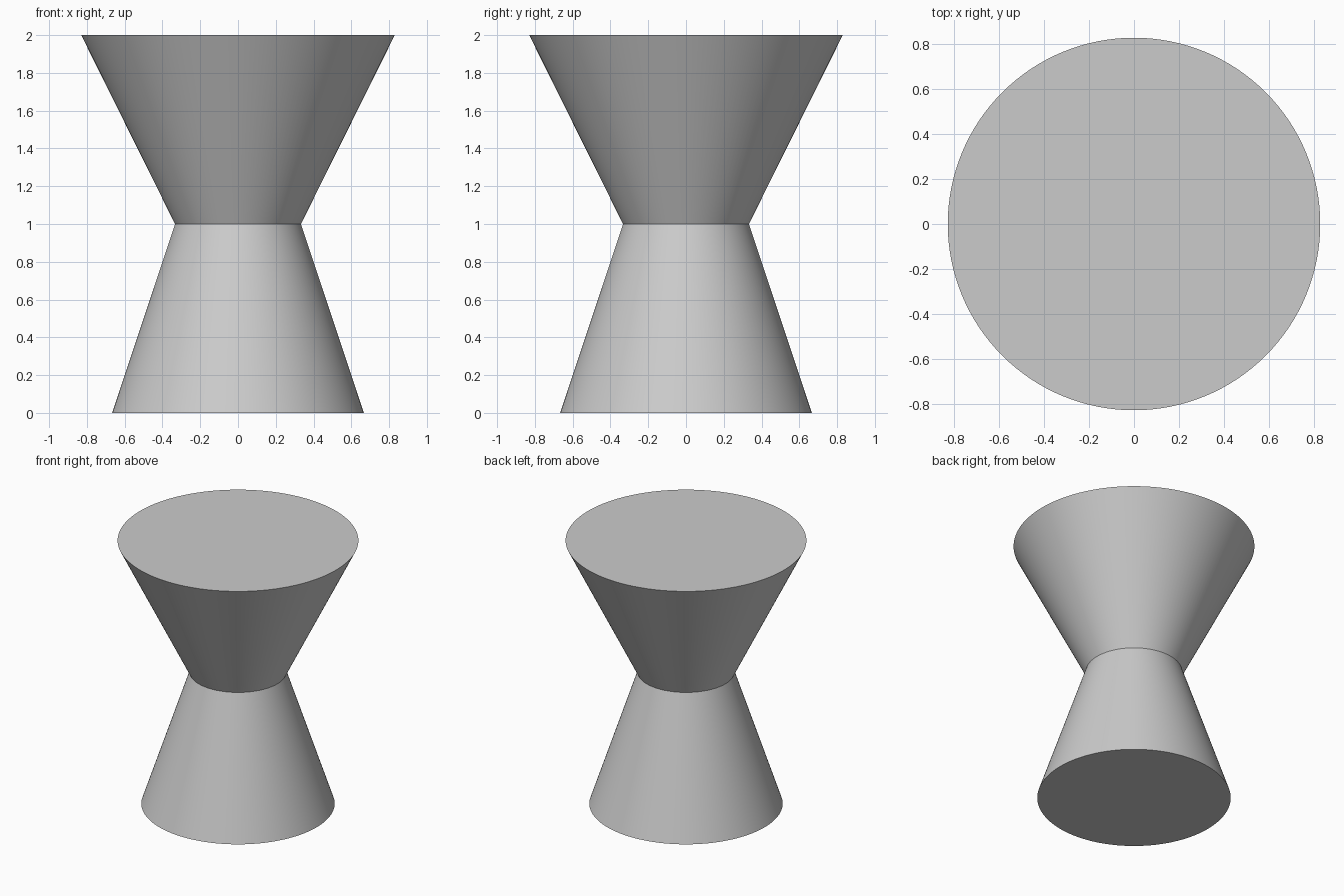
import bpy
import math

cube = bpy.data.objects.get("Cube")
if cube:
    bpy.data.objects.remove(cube, do_unlink=True)

WAIST_RADIUS = 1 / 3
SIDES = 128

# Single plain grey
grey = bpy.data.materials.new("light_grey")
grey.use_nodes = True
colour = (0.6, 0.6, 0.6, 1.0)
grey.diffuse_color = colour
grey.node_tree.nodes["Principled BSDF"].inputs["Base Color"].default_value = colour


def frustum(name, bottom_radius, top_radius, bottom, height):
    """Closed truncated cone with a smooth side and sharp rims."""
    bpy.ops.mesh.primitive_cone_add(
        vertices=SIDES, radius1=bottom_radius, radius2=top_radius,
        depth=height, location=(0, 0, bottom + height / 2))
    part = bpy.context.object
    part.name = name
    part.data.name = name
    part.data.materials.append(grey)
    bpy.ops.object.shade_smooth_by_angle(angle=math.radians(30))
    return part


# Tapered foot, then the wider flared top resting on it
frustum("lower_cone", 2 / 3, WAIST_RADIUS, 0, 1)
frustum("upper_cone", WAIST_RADIUS, 0.83, 1, 1)
